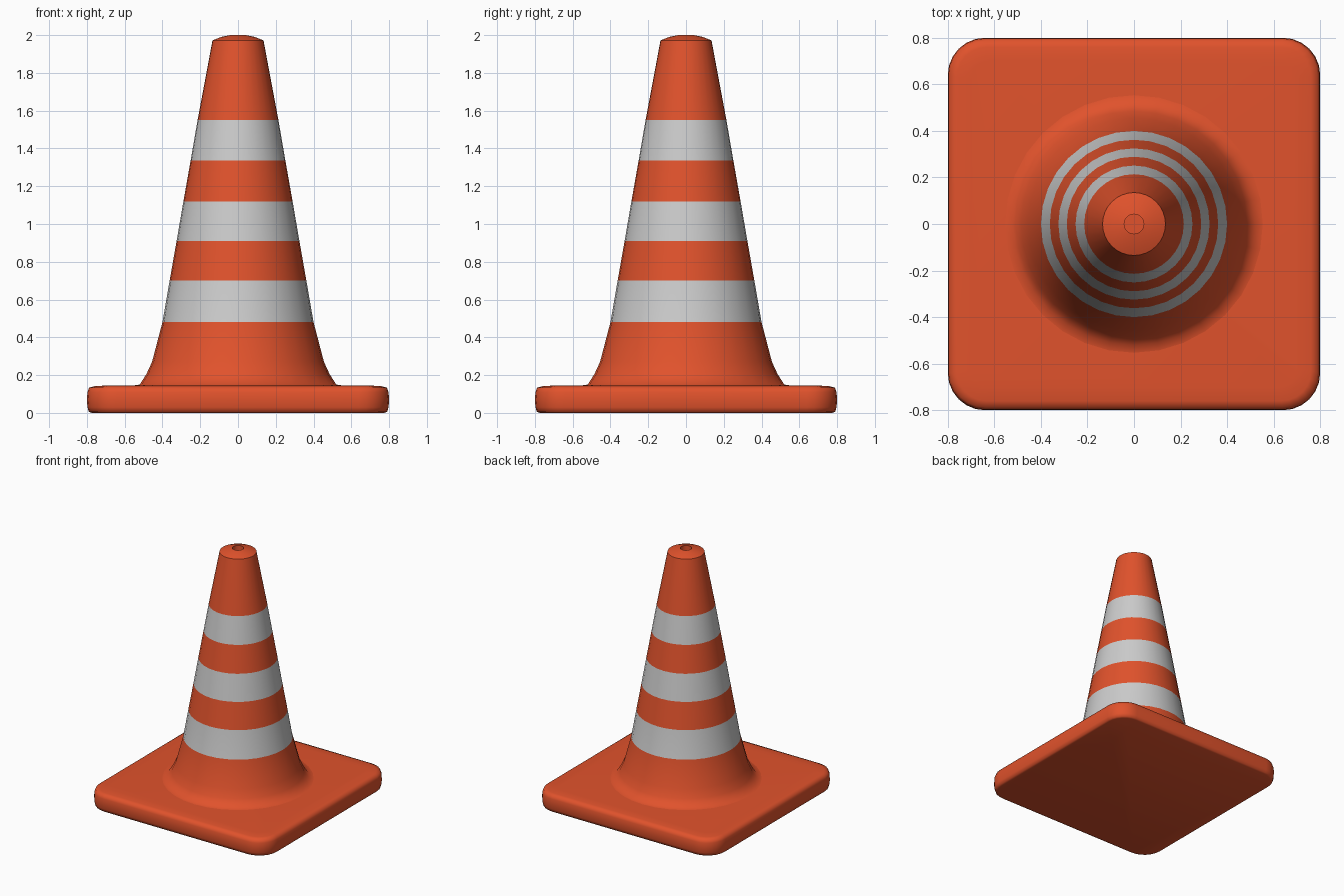
import bpy, bmesh, math

if "Cube" in bpy.data.objects:
    bpy.data.objects.remove(bpy.data.objects["Cube"])

SEGMENTS = 32


def material(name, rgb):
    mat = bpy.data.materials.new(name)
    mat.diffuse_color = (*rgb, 1)
    mat.use_nodes = True
    mat.node_tree.nodes["Principled BSDF"].inputs["Base Color"].default_value = mat.diffuse_color
    return mat


def ring_points_circle(r, z):
    return [(r * math.cos(a), r * math.sin(a), z)
            for a in (2 * math.pi * i / SEGMENTS for i in range(SEGMENTS))]


def ring_points_square(half, radius, z, steps=6):
    pts = []
    for q in range(4):
        mid = math.pi / 4 + q * math.pi / 2
        cx = math.copysign(half - radius, math.cos(mid))
        cy = math.copysign(half - radius, math.sin(mid))
        for i in range(steps + 1):
            a = (q + i / steps) * math.pi / 2
            pts.append((cx + radius * math.cos(a), cy + radius * math.sin(a), z))
    return pts


def skin(name, rings, mats, stripe_bands=(), cap_start=False, angle=40):
    """Bridge matching rings from bottom to top and cap the ends."""
    bm = bmesh.new()
    loops = [[bm.verts.new(p) for p in ring] for ring in rings]
    n = len(loops[0])
    for k, (lo, hi) in enumerate(zip(loops, loops[1:])):
        for i in range(n):
            j = (i + 1) % n
            f = bm.faces.new((lo[i], lo[j], hi[j], hi[i]))
            f.material_index = 1 if k in stripe_bands else 0
    if cap_start:
        bm.faces.new(loops[0][::-1])
    bm.faces.new(loops[-1])
    me = bpy.data.meshes.new(name)
    bm.to_mesh(me)
    bm.free()
    ob = bpy.data.objects.new(name, me)
    bpy.context.collection.objects.link(ob)
    for m in mats:
        me.materials.append(m)
    bpy.ops.object.select_all(action='DESELECT')
    ob.select_set(True)
    bpy.context.view_layer.objects.active = ob
    bpy.ops.object.shade_smooth_by_angle(angle=math.radians(angle))
    return ob


orange = material("orange", (0.75, 0.085, 0.025))
grey = material("reflective_grey", (0.53, 0.53, 0.53))

# Base plate: rounded square with softened top and bottom edges
plate = [(0.775, 0.0), (0.79, 0.006), (0.797, 0.03), (0.80, 0.07),
         (0.797, 0.11), (0.788, 0.134), (0.76, 0.141), (0.70, 0.145)]
skin("base_plate",
     [ring_points_square(h, 0.16 - (0.8 - h) * 0.8, z) for h, z in plate],
     [orange], cap_start=True, angle=80)

# Cone body: flared foot, striped taper, domed tip with a small hole
cone = [(0.56, 0.144), (0.52, 0.15), (0.485, 0.205), (0.455, 0.27), (0.40, 0.48),
        (0.362, 0.70), (0.325, 0.91), (0.289, 1.12), (0.251, 1.335),
        (0.214, 1.55), (0.135, 1.972), (0.09, 1.99), (0.042, 2.0), (0.042, 1.95)]
skin("cone_body", [ring_points_circle(r, z) for r, z in cone],
     [orange, grey], stripe_bands=(4, 6, 8), angle=50)
